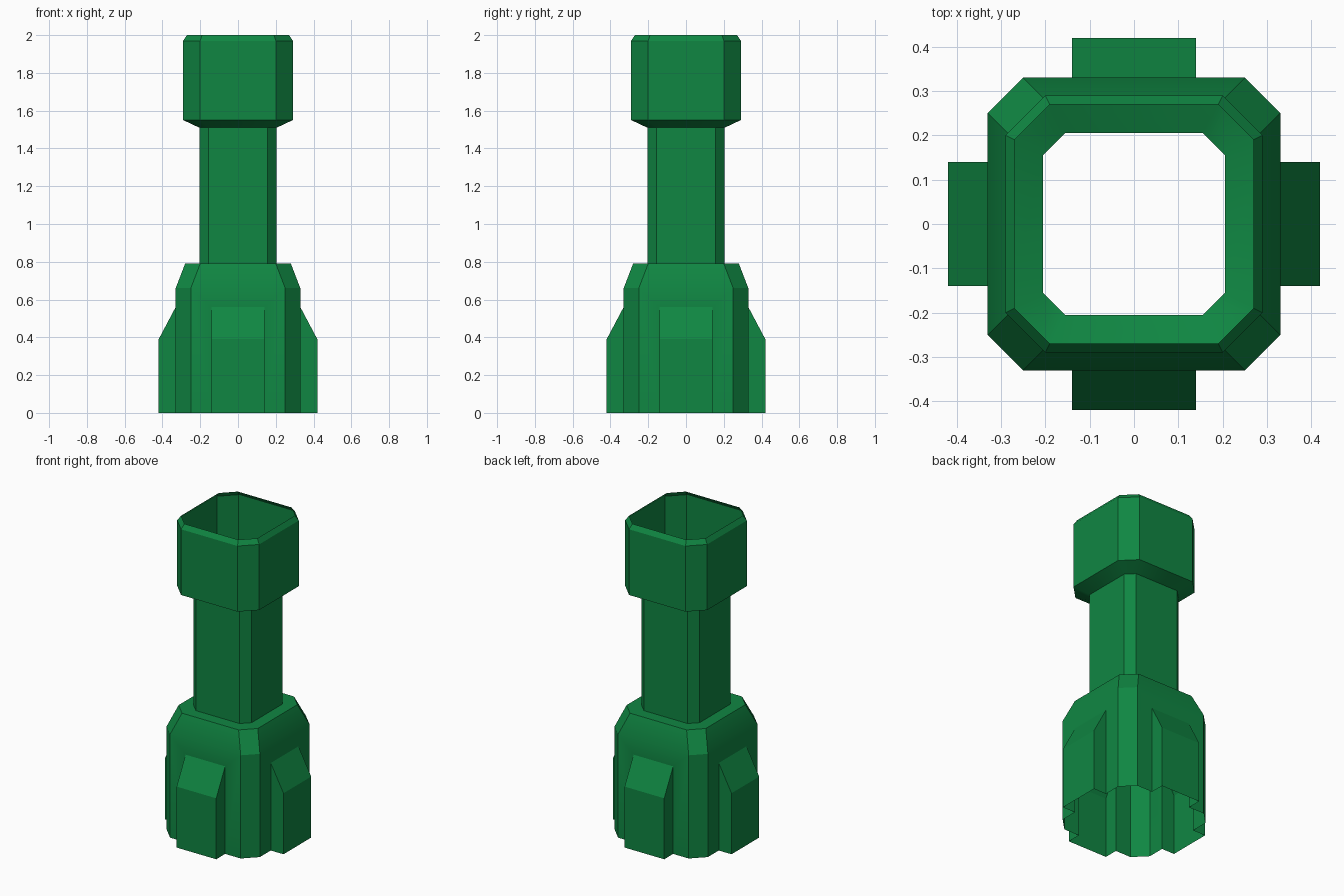
import bpy, bmesh, math
from mathutils import Matrix, Vector

if "Cube" in bpy.data.objects:
    bpy.data.objects.remove(bpy.data.objects["Cube"])

green = bpy.data.materials.new("green")
green.diffuse_color = (0.005, 0.24, 0.055, 1)
green.use_nodes = True
green.node_tree.nodes["Principled BSDF"].inputs["Base Color"].default_value = green.diffuse_color


def ring(h, c, z):
    """Square of half-width h with chamfered corners starting at c."""
    return [Vector(p) for p in ((-c, -h, z), (c, -h, z), (h, -c, z), (h, c, z),
                                (c, h, z), (-c, h, z), (-h, c, z), (-h, -c, z))]


def loft(*levels, sides=range(8)):
    faces = []
    for lo, hi in zip(levels, levels[1:]):
        a, b = ring(*lo), ring(*hi)
        for i in sides:
            j = (i + 1) % 8
            faces.append([a[i], a[j], b[j], b[i]])
    return faces


def make(name, faces):
    bm = bmesh.new()
    for f in faces:
        bm.faces.new([bm.verts.new(p) for p in f])
    bmesh.ops.remove_doubles(bm, verts=bm.verts, dist=1e-4)
    mesh = bpy.data.meshes.new(name)
    bm.to_mesh(mesh)
    bm.free()
    mesh.materials.append(green)
    ob = bpy.data.objects.new(name, mesh)
    bpy.context.collection.objects.link(ob)
    bpy.ops.object.select_all(action='DESELECT')
    ob.select_set(True)
    bpy.context.view_layer.objects.active = ob
    bpy.ops.object.shade_smooth_by_angle(angle=math.radians(25))


# Base: chamfered corners, tapered shoulder and flat shelf up to the neck
W, C, R, P = 0.33, 0.25, 0.14, 0.42      # wall, chamfer start, rib half-width, rib depth
base = loft((W, C, 0), (W, C, 0.66), sides=(1, 3, 5, 7))
base += loft((W, C, 0.66), (0.28, 0.20, 0.79), (0.205, 0.155, 0.79))

# One side wall, notched where its hollow rib opens to the inside
side = [
    [(-C, -W, 0), (-R, -W, 0), (-R, -W, 0.56), (R, -W, 0.56),
     (R, -W, 0), (C, -W, 0), (C, -W, 0.66), (-C, -W, 0.66)],
    [(-R, -P, 0), (R, -P, 0), (R, -P, 0.39), (-R, -P, 0.39)],
    [(-R, -P, 0.39), (R, -P, 0.39), (R, -W, 0.56), (-R, -W, 0.56)],
    [(R, -P, 0), (R, -W, 0), (R, -W, 0.56), (R, -P, 0.39)],
    [(-R, -W, 0), (-R, -P, 0), (-R, -P, 0.39), (-R, -W, 0.56)],
]
for k in range(4):
    rot = Matrix.Rotation(k * math.pi / 2, 3, 'Z')
    base += [[rot @ Vector(p) for p in f] for f in side]
make("ribbed_base", base)

# Neck tube
make("neck", loft((0.205, 0.155, 0.79), (0.205, 0.155, 1.51)))

# Open collar with bevelled rim
make("collar", loft((0.205, 0.155, 1.51), (0.29, 0.20, 1.55),
                    (0.29, 0.20, 1.97), (0.27, 0.19, 2.0)))
